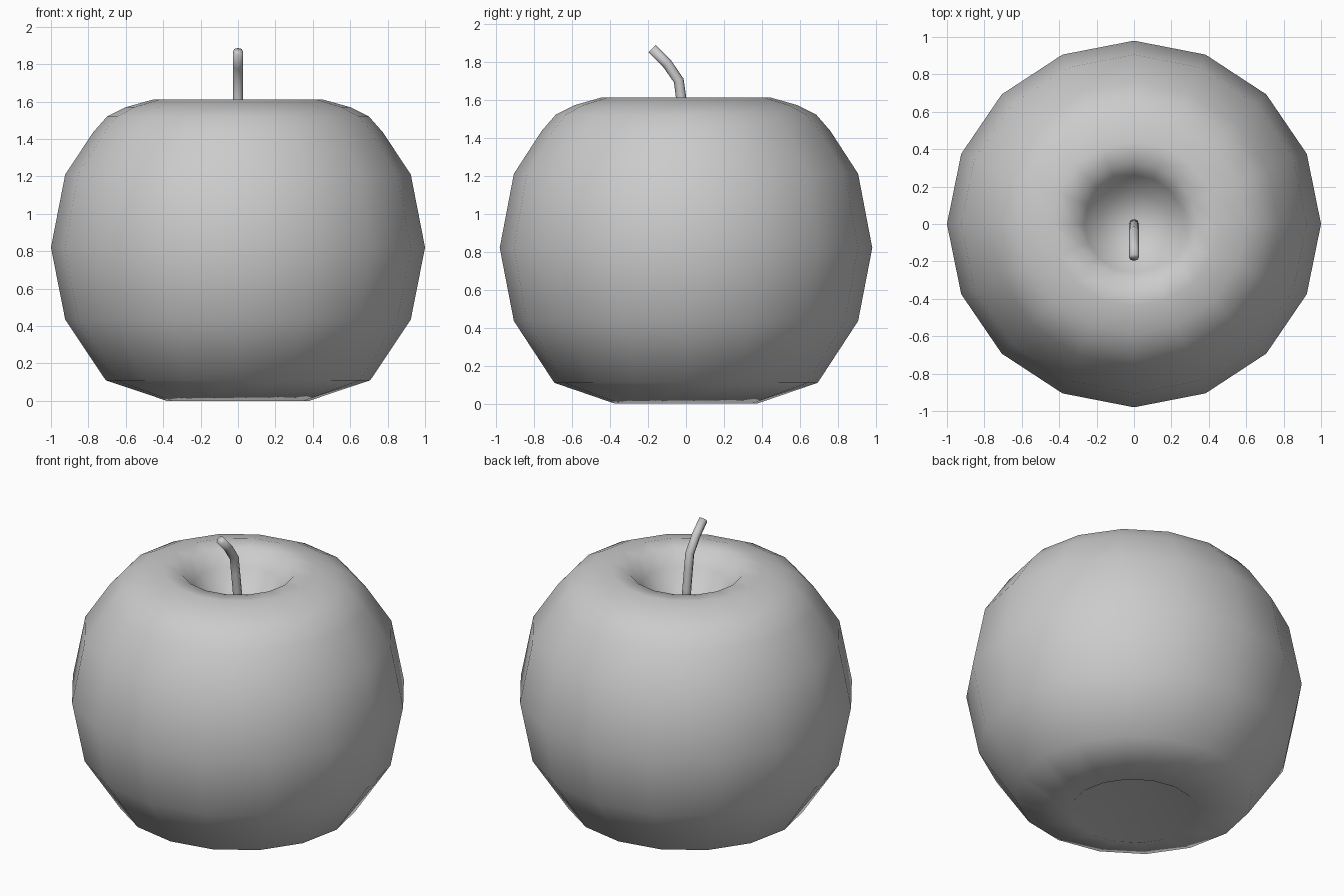
import bpy, bmesh, math

if "Cube" in bpy.data.objects:
    bpy.data.objects.remove(bpy.data.objects["Cube"])


def finish(bm, name):
    bmesh.ops.recalc_face_normals(bm, faces=bm.faces)
    for f in bm.faces:
        f.smooth = True
    mesh = bpy.data.meshes.new(name)
    bm.to_mesh(mesh)
    bm.free()
    obj = bpy.data.objects.new(name, mesh)
    bpy.context.collection.objects.link(obj)
    return obj


def bridge(bm, a, b):
    n = len(a)
    for i in range(n):
        bm.faces.new((a[i], a[(i + 1) % n], b[(i + 1) % n], b[i]))


# Fruit body: 16-sided lathe with a dimple at both poles
SIDES = 16
bottom_z, top_z = 0.30, 1.33
profile = [(0.38, 0.0), (0.707, 0.11), (0.924, 0.435), (1.0, 0.82),
           (0.924, 1.21), (0.775, 1.435), (0.70, 1.52), (0.60, 1.57),
           (0.45, 1.612), (0.335, 1.60), (0.265, 1.51), (0.18, 1.41)]
bm = bmesh.new()
rings = []
for r, z in profile:
    rings.append([bm.verts.new((r * math.cos(math.tau * i / SIDES),
                                0.98 * r * math.sin(math.tau * i / SIDES), z))
                  for i in range(SIDES)])
for a, b in zip(rings, rings[1:]):
    bridge(bm, a, b)
for ring, z in ((rings[0], bottom_z), (rings[-1], top_z)):
    pole = bm.verts.new((0, 0, z))
    for i in range(SIDES):
        bm.faces.new((ring[i], ring[(i + 1) % SIDES], pole))
finish(bm, "apple_body")

# Stem: eight-sided tube swept along a path bending to the front
path = [(0.0, 1.32), (-0.008, 1.48), (-0.026, 1.61), (-0.038, 1.70),
        (-0.10, 1.79), (-0.178, 1.868)]
bm = bmesh.new()
rings = []
for k, (y, z) in enumerate(path):
    y0, z0 = path[max(k - 1, 0)]
    y1, z1 = path[min(k + 1, len(path) - 1)]
    t = math.atan2(z1 - z0, y1 - y0)
    ring = []
    for i in range(8):
        a = math.tau * i / 8
        s = 0.027 * math.sin(a)
        ring.append(bm.verts.new((0.027 * math.cos(a),
                                  y - s * math.sin(t), z + s * math.cos(t))))
    rings.append(ring)
for a, b in zip(rings, rings[1:]):
    bridge(bm, a, b)
bm.faces.new(rings[0])
bm.faces.new(rings[-1])
finish(bm, "stem")
